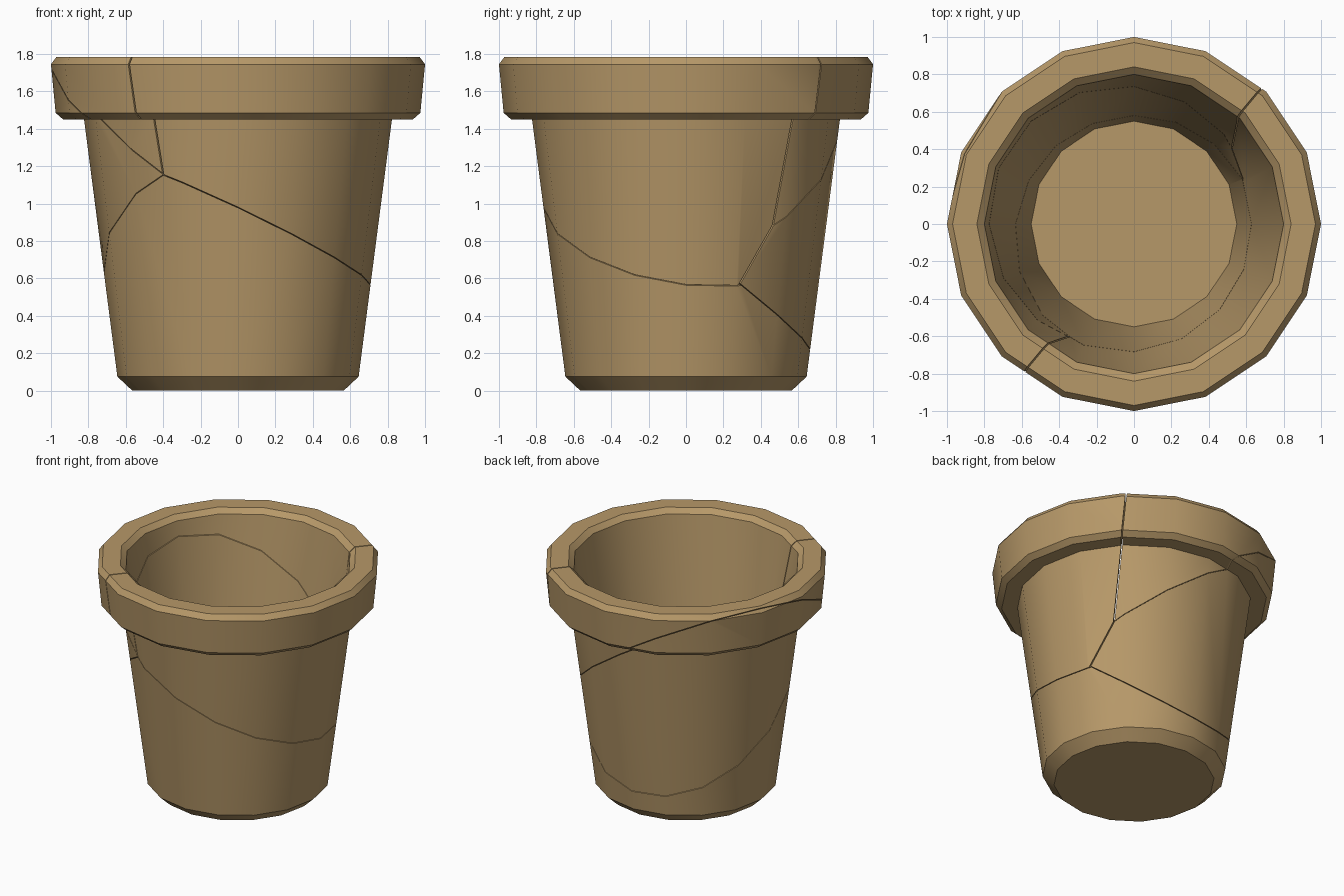
import bpy, bmesh, math
from mathutils import Vector

if "Cube" in bpy.data.objects:
    bpy.data.objects.remove(bpy.data.objects["Cube"])

SIDES = 16

clay = bpy.data.materials.new("tan_clay")
clay.diffuse_color = (0.47, 0.315, 0.14, 1)
clay.use_nodes = True
clay.node_tree.nodes["Principled BSDF"].inputs["Base Color"].default_value = clay.diffuse_color

# Closed wall profile (radius, height): outside bottom -> rim -> inside floor
PROFILE = [(0.565, 0), (0.645, 0.075), (0.823, 1.45), (0.935, 1.45), (0.975, 1.485),
           (1.0, 1.745), (0.97, 1.785), (0.84, 1.785), (0.80, 1.75), (0.55, 0.08)]


def pot_mesh():
    """Lathe the whole pot as one closed solid."""
    bm = bmesh.new()
    rings = []
    for r, z in PROFILE:
        rings.append([bm.verts.new((r * math.cos(2 * math.pi * i / SIDES),
                                    r * math.sin(2 * math.pi * i / SIDES), z))
                      for i in range(SIDES)])
    for a, b in zip(rings, rings[1:]):
        for i in range(SIDES):
            j = (i + 1) % SIDES
            bm.faces.new((a[i], a[j], b[j], b[i]))
    bm.faces.new(rings[0][::-1])
    bm.faces.new(rings[-1])
    return bm


# Fracture planes as (point, unit normal)
def slope(a, b, c):
    """Plane z = a x + b y + c, normal pointing up."""
    return Vector((0, 0, c)), Vector((-a, -b, 1)).normalized()


base_right = slope(-0.465, -0.111, 0.895)
base_left = slope(0.114, -0.740, 0.7115)
left_upper = slope(-0.618, 0.291, 1.102)
right_upper = (Vector((0, -0.354, 0)), Vector((-1.195, 1, -0.15)).normalized())
A, B, C = Vector((-0.41, -0.67, 1.16)), Vector((0.65, 0.285, 0.56)), Vector((0.58, 0.471, 0.88))
right_left = (A, (B - A).cross(C - A).normalized())


def shard(name, inside, planes):
    """Keep the part of the pot on the same side of each plane as the point inside."""
    bm = pot_mesh()
    for (co, no), gap in planes:
        n = no if (inside - co).dot(no) < 0 else -no
        res = bmesh.ops.bisect_plane(bm, geom=bm.verts[:] + bm.edges[:] + bm.faces[:],
                                     dist=1e-5, plane_co=co - n * gap, plane_no=n,
                                     clear_outer=True)
        rim = [e for e in res["geom_cut"]
               if isinstance(e, bmesh.types.BMEdge) and e.is_boundary]
        if rim:
            bmesh.ops.triangle_fill(bm, edges=rim, use_beauty=True, normal=n)
    bmesh.ops.recalc_face_normals(bm, faces=bm.faces[:])
    me = bpy.data.meshes.new(name)
    bm.to_mesh(me)
    bm.free()
    me.materials.append(clay)
    ob = bpy.data.objects.new(name, me)
    bpy.context.collection.objects.link(ob)
    bpy.ops.object.select_all(action='DESELECT')
    ob.select_set(True)
    bpy.context.view_layer.objects.active = ob
    bpy.ops.object.shade_smooth_by_angle(angle=math.radians(30))


T, W = 0.002, 0.004  # half widths of the thin and wide cracks

# Four broken pieces of the pot
shard("pot_base", Vector((0, 0, 0.1)), [(base_right, T), (base_left, T)])
shard("pot_right_shard", Vector((0.6, -0.5, 1.4)),
      [(base_right, T), (right_left, W), (right_upper, W)])
shard("pot_left_shard", Vector((-0.5, 0.5, 0.9)),
      [(base_left, T), (right_left, W), (left_upper, T)])
shard("pot_upper_shard", Vector((-0.3, 0.6, 1.75)), [(left_upper, T), (right_upper, W)])
